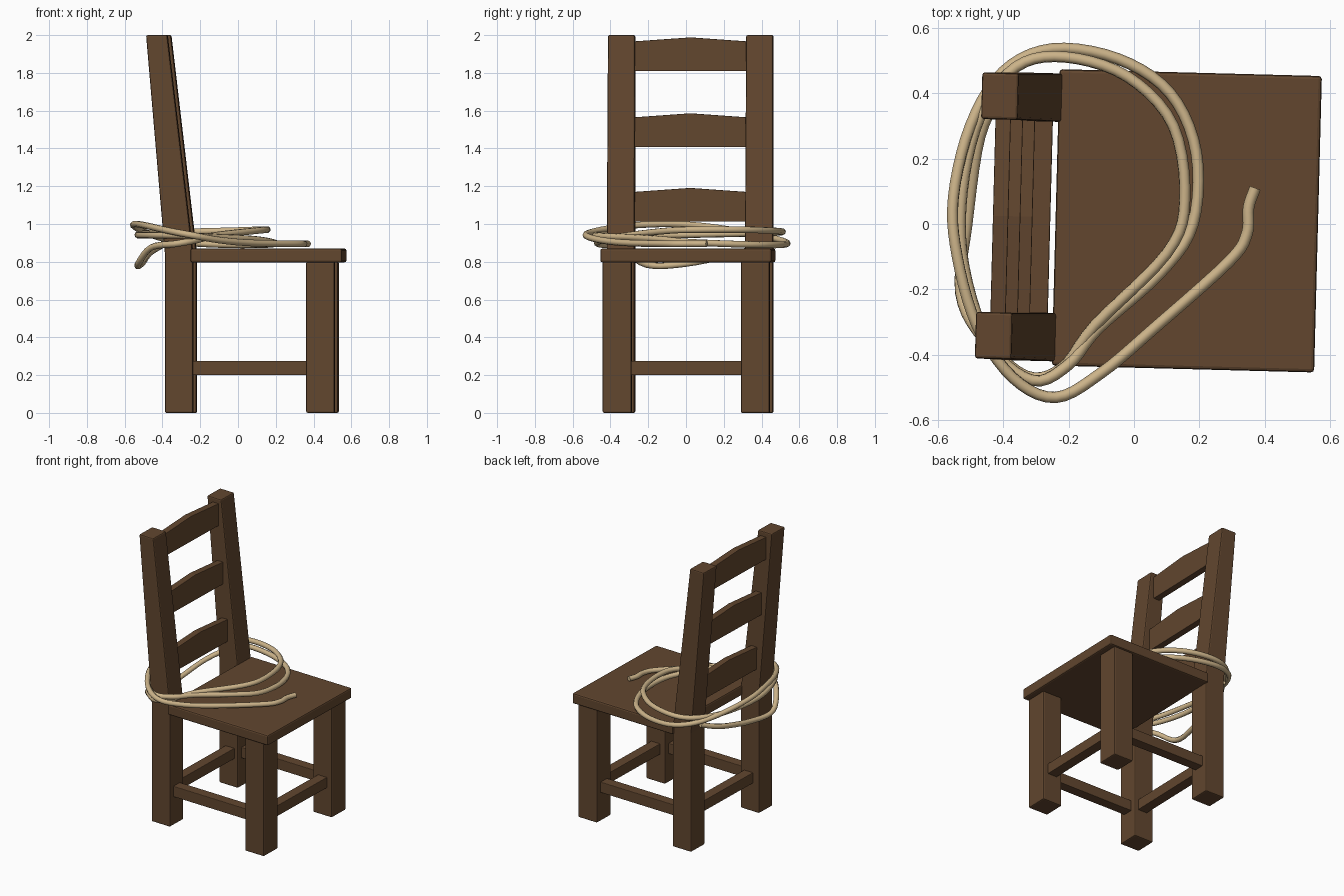
import bpy, bmesh, math
from mathutils import Matrix, Vector

if "Cube" in bpy.data.objects:
    bpy.data.objects.remove(bpy.data.objects["Cube"])


def material(name, rgb):
    m = bpy.data.materials.new(name)
    m.diffuse_color = (*rgb, 1)
    m.use_nodes = True
    m.node_tree.nodes["Principled BSDF"].inputs["Base Color"].default_value = m.diffuse_color
    return m


WOOD = material("dark wood", (0.122, 0.062, 0.028))
ROPE = material("tan rope", (0.60, 0.45, 0.25))

# The whole chair is turned slightly around z
TURN = Matrix.Rotation(math.radians(-1.5), 4, 'Z')
OFF = 0.014     # chair centre line in y


def finish(name, bm, bevel):
    bmesh.ops.recalc_face_normals(bm, faces=bm.faces)
    bm.transform(TURN)
    me = bpy.data.meshes.new(name)
    bm.to_mesh(me)
    bm.free()
    ob = bpy.data.objects.new(name, me)
    bpy.context.collection.objects.link(ob)
    me.materials.append(WOOD)
    mod = ob.modifiers.new("soft edges", 'BEVEL')
    mod.width = bevel
    mod.segments = 2
    mod.limit_method = 'ANGLE'
    mod.angle_limit = math.radians(30)
    return ob


def stack(name, rings, bevel=0.008):
    """Skin rectangles (cx, cy, z, half x, half y) from bottom to top."""
    bm = bmesh.new()
    loops = []
    for cx, cy, z, hx, hy in rings:
        loops.append([bm.verts.new((cx + sx * hx, cy + sy * hy, z))
                      for sx, sy in ((-1, -1), (1, -1), (1, 1), (-1, 1))])
    bm.faces.new(loops[0][::-1])
    bm.faces.new(loops[-1])
    for a, b in zip(loops, loops[1:]):
        for i in range(4):
            j = (i + 1) % 4
            bm.faces.new((a[i], a[j], b[j], b[i]))
    return finish(name, bm, bevel)


def box(name, x0, x1, y0, y1, z0, z1, bevel=0.008):
    cx, cy, hx, hy = (x0 + x1) / 2, (y0 + y1) / 2, (x1 - x0) / 2, (y1 - y0) / 2
    return stack(name, [(cx, cy, z0, hx, hy), (cx, cy, z1, hx, hy)], bevel)


def slat(name, x, z0, z_end, z_mid, y0, y1, t=0.0235):
    """Ladder slat with a peaked top edge."""
    ym = (y0 + y1) / 2
    prof = [(y0, z0), (y1, z0), (y1, z_end), (ym, z_mid), (y0, z_end)]
    bm = bmesh.new()
    face = bm.faces.new([bm.verts.new((x - t, y, z)) for y, z in prof])
    out = bmesh.ops.extrude_face_region(bm, geom=[face])
    bmesh.ops.translate(bm, vec=(2 * t, 0, 0),
                        verts=[v for v in out['geom'] if isinstance(v, bmesh.types.BMVert)])
    return finish(name, bm, 0.003)


# Seat board
box("seat", -0.24, 0.562, OFF - 0.453, OFF + 0.453, 0.797, 0.87, 0.01)

# Front legs, and back legs that lean back and taper above the seat
BX, FX, LY = -0.302, 0.447, 0.366
for side, s in (("left", -1), ("right", 1)):
    y = OFF + s * LY
    stack(f"front_leg_{side}", [(FX, y, 0, 0.075, 0.076), (FX, y, 0.80, 0.075, 0.076)])
    stack(f"back_post_{side}", [(BX, y, 0, 0.074, 0.074), (BX, y, 0.84, 0.074, 0.074),
                                (-0.42, y, 2.0, 0.056, 0.071)])
    # Side stretchers
    box(f"side_stretcher_{side}", BX + 0.05, FX - 0.05, y - 0.036, y + 0.036, 0.20, 0.275, 0.004)

# Front and back stretchers
for name, x in (("front_stretcher", FX), ("back_stretcher", BX + 0.01)):
    box(name, x - 0.036, x + 0.036, OFF - LY + 0.05, OFF + LY - 0.05, 0.20, 0.275, 0.004)

# Ladder-back slats
for i, (x, z) in enumerate(((-0.334, 1.013), (-0.371, 1.408), (-0.408, 1.81))):
    slat(f"back_slat_{i + 1}", x, z, z + 0.156, z + 0.178, OFF - 0.31, OFF + 0.31)

# Rope wound loosely around the back posts
path = [
    (0.37, 0.11, 0.895), (0.35, 0.05, 0.895), (0.345, -0.03, 0.895), (0.29, -0.115, 0.895),
    (0.06, -0.32, 0.90), (-0.10, -0.455, 0.915), (-0.24, -0.53, 0.94), (-0.37, -0.47, 0.965),
    (-0.48, -0.31, 0.99), (-0.54, -0.10, 1.0), (-0.552, 0.08, 0.99), (-0.50, 0.30, 0.96),
    (-0.40, 0.465, 0.925), (-0.25, 0.535, 0.90), (-0.05, 0.505, 0.89), (0.11, 0.40, 0.89),
    (0.19, 0.22, 0.895), (0.18, 0.0, 0.905), (0.08, -0.15, 0.92), (-0.11, -0.32, 0.93),
    (-0.20, -0.43, 0.935), (-0.31, -0.478, 0.94), (-0.44, -0.37, 0.94), (-0.52, -0.13, 0.94),
    (-0.525, 0.10, 0.945), (-0.47, 0.33, 0.95), (-0.36, 0.48, 0.955), (-0.21, 0.51, 0.96),
    (-0.02, 0.45, 0.965), (0.12, 0.30, 0.97), (0.155, 0.07, 0.97), (0.10, -0.09, 0.965),
    (-0.12, -0.31, 0.94), (-0.22, -0.44, 0.915), (-0.33, -0.465, 0.895), (-0.46, -0.35, 0.875),
    (-0.53, -0.21, 0.785), (-0.51, 0.0, 0.79), (-0.47, 0.27, 0.845), (-0.40, 0.41, 0.89),
]
P = [Vector(p) for p in path]
P = [2 * P[0] - P[1]] + P + [2 * P[-1] - P[-2]]
pts = []
for a, b, c, d in zip(P, P[1:], P[2:], P[3:]):
    for k in range(5):
        t = k / 5
        pts.append(0.5 * (2 * b + (c - a) * t + (2 * a - 5 * b + 4 * c - d) * t ** 2
                          + (3 * b - a - 3 * c + d) * t ** 3))
pts.append(P[-2])
cu = bpy.data.curves.new("rope", 'CURVE')
cu.dimensions = '3D'
cu.bevel_depth = 0.0175
cu.bevel_resolution = 2
cu.use_fill_caps = True
sp = cu.splines.new('POLY')
sp.points.add(len(pts) - 1)
for q, p in zip(sp.points, pts):
    q.co = (*p, 1)
sp.use_smooth = True
cu.materials.append(ROPE)
bpy.context.collection.objects.link(bpy.data.objects.new("rope", cu))
